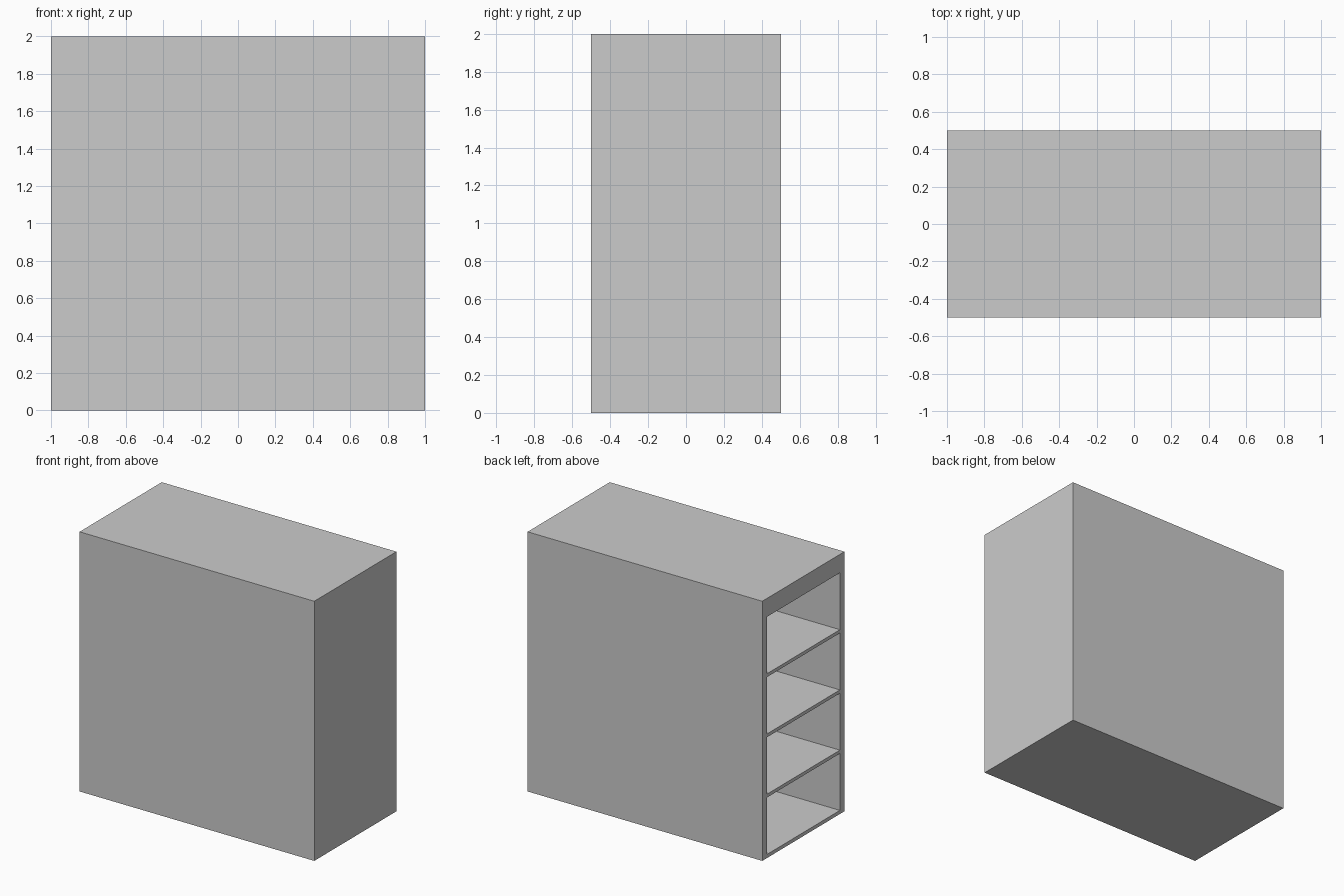
import bpy
import bmesh

if "Cube" in bpy.data.objects:
    bpy.data.objects.remove(bpy.data.objects["Cube"])

# Outer size, wall and compartment dimensions
HALF_W, HALF_D, HEIGHT = 1.0, 0.5, 2.0
SIDE, BASE, SHELF, OPEN_H, BACK = 0.055, 0.028, 0.026, 0.438, 0.05

# Grid lines of the open end: side walls in y, shelves and openings in z
ys = [-HALF_D, -HALF_D + SIDE, HALF_D - SIDE, HALF_D]
zs = [0.0]
for i in range(4):
    z = BASE + i * (OPEN_H + SHELF)
    zs += [z, z + OPEN_H]
zs.append(HEIGHT)

bm = bmesh.new()
verts = [[bm.verts.new((-HALF_W, y, z)) for y in ys] for z in zs]
openings = []
for r in range(len(zs) - 1):
    for c in range(3):
        a, b = verts[r], verts[r + 1]
        face = bm.faces.new((a[c], b[c], b[c + 1], a[c + 1]))
        if c == 1 and r % 2 == 1:
            openings.append(face)

# Cabinet body: extrude the end face along its length
body = bmesh.ops.extrude_face_region(bm, geom=bm.faces[:], use_keep_orig=True)
moved = [g for g in body["geom"] if isinstance(g, bmesh.types.BMVert)]
bmesh.ops.translate(bm, verts=moved, vec=(2 * HALF_W, 0, 0))

# Four deep compartments pushed in from the open end
inner = bmesh.ops.extrude_discrete_faces(bm, faces=openings)["faces"]
bmesh.ops.translate(bm, verts=list({v for f in inner for v in f.verts}),
                    vec=(2 * HALF_W - BACK, 0, 0))
bmesh.ops.recalc_face_normals(bm, faces=bm.faces[:])

mesh = bpy.data.meshes.new("shelf_cabinet")
bm.to_mesh(mesh)
bm.free()
bpy.context.collection.objects.link(bpy.data.objects.new("shelf_cabinet", mesh))
